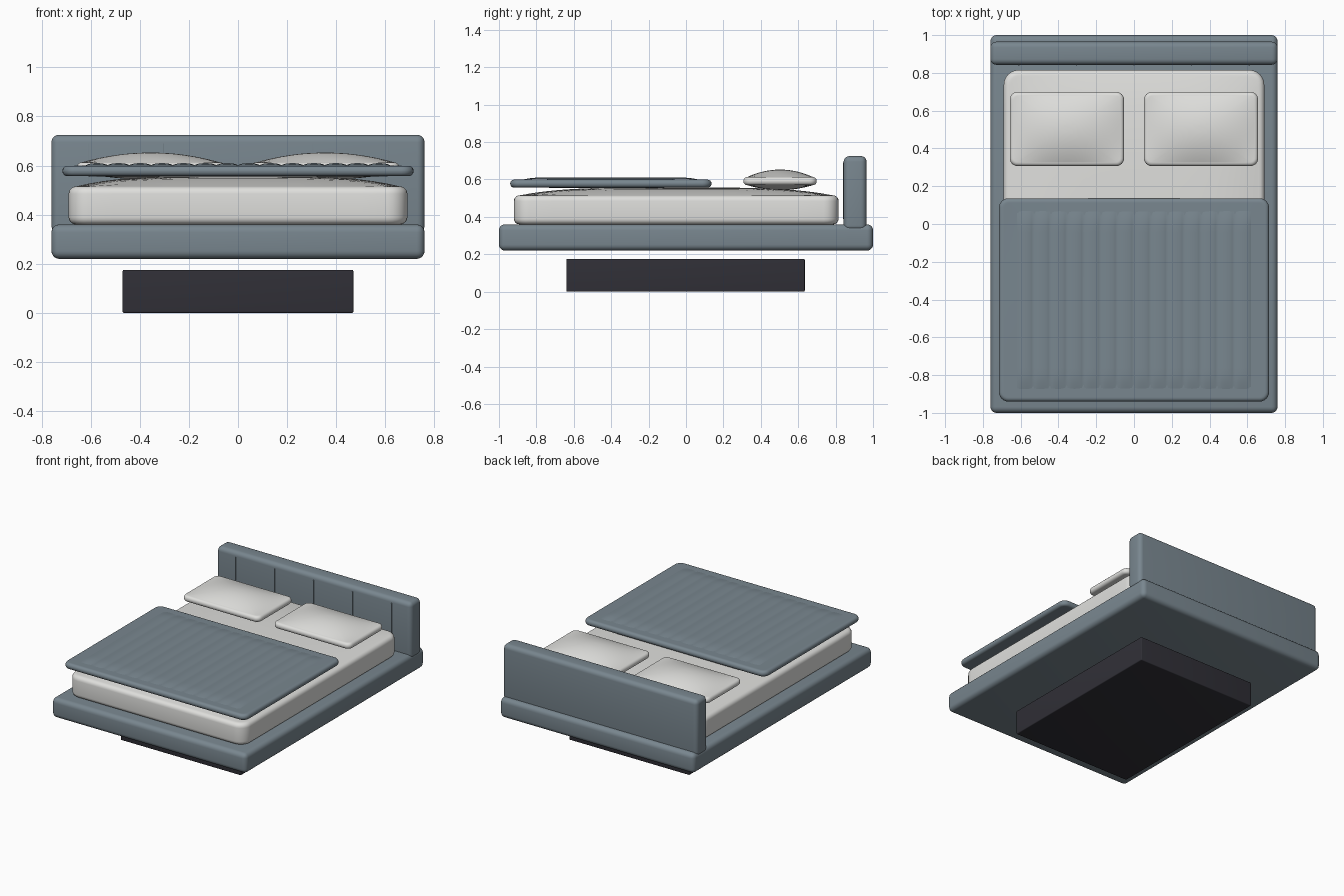
import bpy, bmesh
from math import sin, cos, pi

old = bpy.data.objects.get("Cube")
if old:
    bpy.data.objects.remove(old, do_unlink=True)


def material(name, color):
    m = bpy.data.materials.new(name)
    m.use_nodes = True
    m.diffuse_color = (*color, 1)
    bsdf = m.node_tree.nodes["Principled BSDF"]
    bsdf.inputs["Base Color"].default_value = (*color, 1)
    bsdf.inputs["Roughness"].default_value = 0.8
    return m


slate = material("slate fabric", (0.19, 0.24, 0.275))
linen = material("white linen", (0.74, 0.74, 0.72))
dark = material("dark plinth", (0.03, 0.029, 0.038))


def finish(name, bm, mat):
    bmesh.ops.recalc_face_normals(bm, faces=bm.faces)
    mesh = bpy.data.meshes.new(name)
    bm.to_mesh(mesh)
    bm.free()
    mesh.materials.append(mat)
    ob = bpy.data.objects.new(name, mesh)
    bpy.context.collection.objects.link(ob)
    bpy.ops.object.select_all(action='DESELECT')
    ob.select_set(True)
    bpy.context.view_layer.objects.active = ob
    bpy.ops.object.shade_smooth_by_angle(angle=pi / 4)
    return ob


def rounded_box(name, lo, hi, radius, mat):
    bm = bmesh.new()
    bmesh.ops.create_cube(bm, size=1)
    for v in bm.verts:
        v.co = [(a + b) / 2 + c * (b - a) for a, b, c in zip(lo, hi, v.co)]
    bmesh.ops.bevel(bm, geom=bm.edges[:], offset=radius, segments=5,
                    profile=0.5, affect='EDGES')
    return finish(name, bm, mat)


def rounded_rect(hx, hy, r, steps=6, side=12):
    """Outline with the straight sides subdivided so they can be puffed."""
    arcs = []
    for k, (sx, sy) in enumerate([(1, 1), (-1, 1), (-1, -1), (1, -1)]):
        arcs.append([(sx * (hx - r) + r * cos(pi / 2 * (k + i / steps)),
                      sy * (hy - r) + r * sin(pi / 2 * (k + i / steps)))
                     for i in range(steps + 1)])
    pts = []
    for k, arc in enumerate(arcs):
        a, b = arc[-1], arcs[(k + 1) % 4][0]
        pts += arc + [(a[0] + (b[0] - a[0]) * i / side,
                       a[1] + (b[1] - a[1]) * i / side) for i in range(1, side)]
    return pts


def cushion(name, center, hx, hy, corner, z0, z1, edge, puff_top, puff_bottom, power, mat):
    """Soft slab: rounded rim between z0 and z1, with domed top and bottom."""
    bm = bmesh.new()
    cx, cy = center
    outline = rounded_rect(hx - edge, hy - edge, corner)
    rim = rounded_rect(hx, hy, corner + edge)

    def ring(t, scale, z, puff):
        out = []
        for (ax, ay), (bx, by) in zip(outline, rim):
            x, y = (ax + (bx - ax) * t) * scale, (ay + (by - ay) * t) * scale
            u, v = min(1, abs(x) / (hx - edge)), min(1, abs(y) / (hy - edge))
            dome = puff * (1 - u ** power) * (1 - v ** power)
            out.append(bm.verts.new((cx + x, cy + y, z + dome)))
        return out

    shrink = [i / 12 for i in range(1, 12)] + [0.99]
    rings = [ring(0, s, z0, -puff_bottom) for s in shrink]
    bend = [pi / 2 * i / 5 for i in range(6)]
    rings += [ring(sin(a), 1, z0 + edge * (1 - cos(a)), 0) for a in bend]
    rings += [ring(cos(a), 1, z1 - edge * (1 - sin(a)), 0) for a in bend]
    rings += [ring(0, s, z1, puff_top) for s in reversed(shrink)]
    n = len(outline)
    for a, b in zip(rings, rings[1:]):
        for i in range(n):
            j = (i + 1) % n
            bm.faces.new((a[i], a[j], b[j], b[i]))
    bm.faces.new(rings[0])
    bm.faces.new(rings[-1])
    bmesh.ops.remove_doubles(bm, verts=bm.verts, dist=1e-5)
    return finish(name, bm, mat)


# Plinth, frame and headboard
rounded_box("plinth", (-0.47, -0.64, 0), (0.47, 0.635, 0.175), 0.006, dark)
rounded_box("bed_frame", (-0.76, -1, 0.22), (0.76, 1, 0.36), 0.032, slate)
rounded_box("headboard", (-0.76, 0.843, 0.325), (0.76, 0.965, 0.725), 0.03, slate)

# Upright seams on the headboard
for i in range(-2, 3):
    x = i * 0.305
    rounded_box(f"headboard_seam_{i + 3}", (x - 0.003, 0.839, 0.39),
                (x + 0.003, 0.847, 0.69), 0.001, slate)

# Mattress and pillows
cushion("mattress", (0, -0.052), 0.69, 0.868, 0.05, 0.36, 0.515, 0.03, 0.042, 0, 4, linen)
for side, name in ((1, "left_pillow"), (-1, "right_pillow")):
    cushion(name, (side * 0.355, 0.503), 0.302, 0.196, 0.02, 0.57, 0.613, 0.02,
            0.04, 0.027, 2, linen)

# Duvet slab
cushion("duvet", (0, -0.402), 0.715, 0.538, 0.03, 0.557, 0.599, 0.02, 0.004, 0.002, 2, slate)

# Quilted channels on top of the duvet
pitch, channels, per = 0.0885, 14, 8
half_x, y0, y1 = pitch * channels / 2, -0.88, 0.075
bm = bmesh.new()
bmesh.ops.create_grid(bm, x_segments=channels * per, y_segments=24, size=1)
for v in bm.verts:
    x, t = v.co.x * half_x, v.co.y
    ridge = abs(sin(pi * (x + half_x) / pitch)) ** 0.6
    fade = min(1, (1 - abs(t)) * 8)
    v.co = (x, (y0 + y1) / 2 + t * (y1 - y0) / 2, 0.598 + (0.004 + 0.008 * ridge) * fade)
finish("duvet_quilting", bm, slate)
